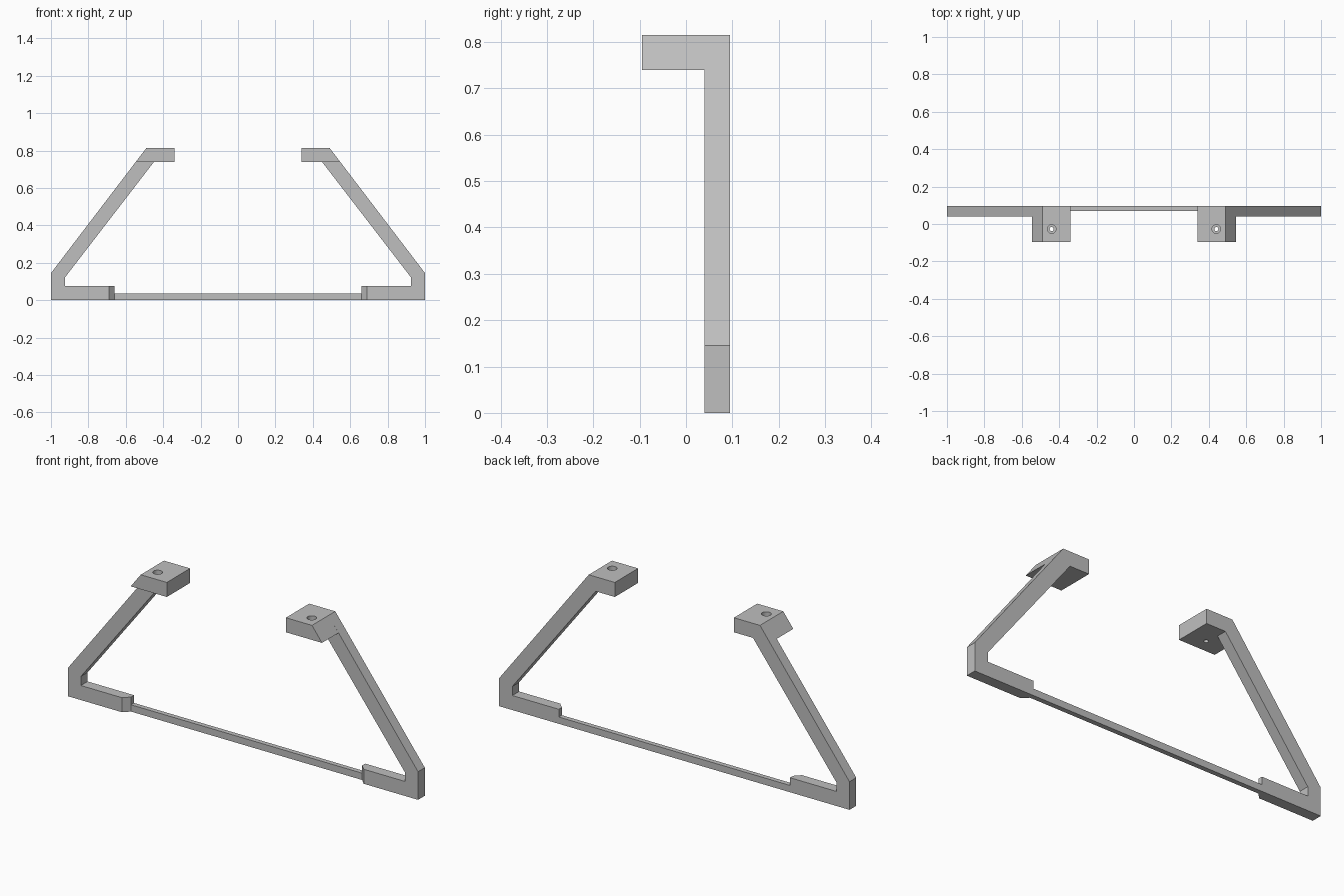
import bpy
import bmesh
from mathutils import Vector

cube = bpy.data.objects.get("Cube")
if cube:
    bpy.data.objects.remove(cube, do_unlink=True)

grey = bpy.data.materials.new("plain grey")
grey.use_nodes = True
grey.diffuse_color = (0.52, 0.52, 0.52, 1)
grey.node_tree.nodes["Principled BSDF"].inputs["Base Color"].default_value = grey.diffuse_color

BACK, FRONT, BAR_FRONT, TAB_FRONT = 0.095, 0.04, 0.07, -0.095


def prism(name, points, direction):
    """Extrude a flat outline of 3D points along a direction."""
    bm = bmesh.new()
    face = bm.faces.new([bm.verts.new(p) for p in points])
    new = bmesh.ops.extrude_face_region(bm, geom=[face])["geom"]
    verts = [v for v in new if isinstance(v, bmesh.types.BMVert)]
    bmesh.ops.translate(bm, vec=Vector(direction), verts=verts)
    bmesh.ops.recalc_face_normals(bm, faces=bm.faces)
    mesh = bpy.data.meshes.new(name)
    bm.to_mesh(mesh)
    bm.free()
    mesh.materials.append(grey)
    obj = bpy.data.objects.new(name, mesh)
    bpy.context.collection.objects.link(obj)
    return obj


def cylinder(name, x, y, z, radius, depth):
    bpy.ops.mesh.primitive_cylinder_add(vertices=32, radius=radius, depth=depth, location=(x, y, z))
    obj = bpy.context.object
    obj.name = name
    obj.data.materials.append(grey)
    return obj


def combine(target, tool, operation):
    """Apply a boolean and remove its helper."""
    tool.hide_render = True
    mod = target.modifiers.new("join", "BOOLEAN")
    mod.operation = operation
    mod.solver = "EXACT"
    mod.object = tool
    bpy.context.view_layer.objects.active = target
    bpy.ops.object.modifier_apply(modifier=mod.name)
    bpy.data.objects.remove(tool, do_unlink=True)


# Foot, slanted arm and top end share one outline (x, z)
ARM = [(1, 0), (0.66, 0), (0.66, 0.075), (0.925, 0.075), (0.925, 0.122),
       (0.449, 0.74), (0.34, 0.74), (0.34, 0.815), (0.489, 0.815), (1, 0.145)]
TAB = [(0.34, 0.74), (0.34, 0.815), (0.489, 0.815), (0.546, 0.74)]

for side, s in (("left", 1), ("right", -1)):
    arm = prism(side + "_arm", [(s * x, FRONT, z) for x, z in ARM], (0, BACK - FRONT, 0))

    # Mounting tab reaching forward
    tab = prism("tab", [(s * x, TAB_FRONT, z) for x, z in TAB], (0, BACK - TAB_FRONT, 0))
    combine(arm, tab, "UNION")

    # Stepped screw hole
    combine(arm, cylinder("bore", s * 0.44, -0.027, 0.78, 0.011, 0.2), "DIFFERENCE")
    combine(arm, cylinder("recess", s * 0.44, -0.027, 0.81, 0.023, 0.06), "DIFFERENCE")

    # Bevelled inner end of the foot
    wedge = [(0.70, 0.03), (0.66, BAR_FRONT), (0.64, BAR_FRONT), (0.64, 0.03)]
    combine(arm, prism("wedge", [(s * x, y, -0.05) for x, y in wedge], (0, 0, 0.2)), "DIFFERENCE")

# Thin bar between the feet
prism("cross_bar", [(-0.66, BAR_FRONT, 0), (-0.66, BACK, 0), (-0.66, BACK, 0.035),
                    (-0.66, BAR_FRONT, 0.035)], (1.32, 0, 0))
